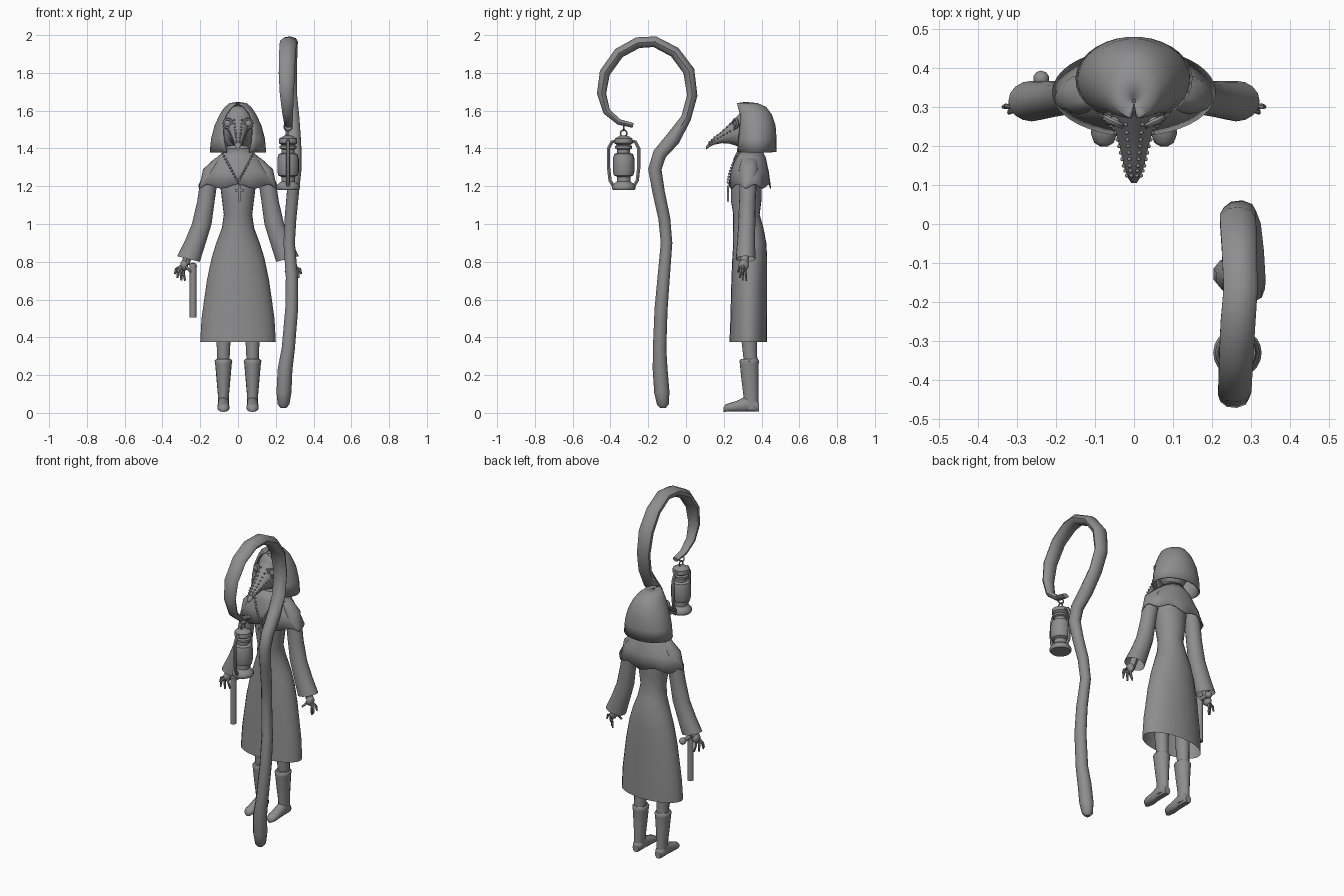
import bpy, bmesh
from math import sin, cos, pi, radians
from mathutils import Vector, Matrix

if "Cube" in bpy.data.objects:
    bpy.data.objects.remove(bpy.data.objects["Cube"])

GREY = (0.27, 0.27, 0.27, 1)
mat = bpy.data.materials.new("plain grey")
mat.use_nodes = True
mat.diffuse_color = GREY
mat.node_tree.nodes["Principled BSDF"].inputs["Base Color"].default_value = GREY


def finish(name, bm, thick=0):
    bmesh.ops.recalc_face_normals(bm, faces=bm.faces)
    me = bpy.data.meshes.new(name)
    bm.to_mesh(me)
    bm.free()
    me.materials.append(mat)
    ob = bpy.data.objects.new(name, me)
    bpy.context.collection.objects.link(ob)
    if thick:
        mod = ob.modifiers.new("thickness", "SOLIDIFY")
        mod.thickness = thick
    bpy.ops.object.select_all(action="DESELECT")
    ob.select_set(True)
    bpy.context.view_layer.objects.active = ob
    bpy.ops.object.shade_smooth_by_angle(angle=radians(45))
    return ob


def loft(name, rings, caps=(True, True), closed=True, thick=0):
    """Skin a list of point rings."""
    bm = bmesh.new()
    rows = [[bm.verts.new(p) for p in r] for r in rings]
    n = len(rows[0])
    for a, b in zip(rows, rows[1:]):
        for i in range(n if closed else n - 1):
            j = (i + 1) % n
            bm.faces.new((a[i], a[j], b[j], b[i]))
    for row, cap in ((rows[0], caps[0]), (rows[-1], caps[1])):
        if cap:
            bm.faces.new(row)
    return finish(name, bm, thick)


def oval(x, y, z, rx, ry, n=24, gap=0, tilt=0, wave=0):
    """Flat ring starting at the front, with optional front gap, tilt and wavy height."""
    pts = []
    for i in range(n):
        t = gap + (2 * pi - 2 * gap) * i / (n - 1 if gap else n)
        pts.append((x + rx * sin(t), y - ry * cos(t),
                    z + tilt * sin(t) + wave * cos(7 * t)))
    return pts


def tube(name, pts, radii, n=8, flat=lambda p: 1):
    pts = [Vector(p) for p in pts]
    if not isinstance(radii, (list, tuple)):
        radii = [radii] * len(pts)
    rings = []
    for k, p in enumerate(pts):
        t = (pts[min(k + 1, len(pts) - 1)] - pts[max(k - 1, 0)]).normalized()
        ref = Vector((1, 0, 0)) if abs(t.x) < 0.8 else Vector((0, 1, 0))
        v = t.cross(ref).normalized()
        u = v.cross(t)
        rings.append([p + radii[k] * (u * cos(2 * pi * i / n) + flat(p) * v * sin(2 * pi * i / n))
                      for i in range(n)])
    return loft(name, rings)


def balls(name, spots, size, sub=1):
    bm = bmesh.new()
    for p in spots:
        bmesh.ops.create_icosphere(bm, subdivisions=sub, radius=1,
                                   matrix=Matrix.Translation(p) @ Matrix.Diagonal((*size, 1)))
    return finish(name, bm)


def box(name, at, size):
    bm = bmesh.new()
    bmesh.ops.create_cube(bm, size=1, matrix=Matrix.Translation(at) @ Matrix.Diagonal((*size, 1)))
    return finish(name, bm)


def torus(name, at, big, small, rot=Matrix(), n=16):
    pts = [[Vector(at) + rot @ Vector(((big + small * cos(b)) * cos(a), small * sin(b),
                                       (big + small * cos(b)) * sin(a)))
            for b in (2 * pi * j / 6 for j in range(6))] for a in (2 * pi * i / n for i in range(n + 1))]
    return loft(name, pts, (False, False))


# Coat: z, half width, front y, back y
coat = [(.375, .2, .23, .43), (.5, .193, .235, .43), (.7, .165, .24, .43), (.82, .14, .245, .43),
        (.9, .115, .25, .425), (.98, .085, .25, .41), (1.05, .075, .25, .39), (1.13, .085, .237, .4),
        (1.25, .1, .24, .4), (1.34, .1, .26, .4), (1.42, .05, .29, .39)]
loft("coat", [oval(0, (f + b) / 2, z, w, (b - f) / 2) for z, w, f, b in coat], (False, True))

# Shoulder cape with a wavy hem
cape = [(1.4, .06, .06, 0), (1.35, .115, .085, 0), (1.28, .17, .1, .002), (1.2, .21, .113, .012)]
loft("shoulder_cape", [oval(0, .338, z, a, b, 42, wave=w) for z, a, b, w in cape],
     (False, False), thick=.006)

# Hood, open at the face
hood = [(1.38, .15, .11, .37, 24), (1.45, .143, .11, .37, 32), (1.52, .125, .108, .367, 40),
        (1.58, .097, .097, .358, 42), (1.62, .07, .08, .345, 28), (1.64, .045, .055, .325, 8),
        (1.646, .005, .005, .315, 2)]
loft("hood", [oval(0, y, z, a, b, 28, gap=radians(g)) for z, a, b, y, g in hood],
     (False, False), closed=False, thick=.008)

# Masked head and beak
balls("head", [(0, .345, 1.505)], (.088, .085, .122), 3)
beak = [(.28, 1.58, 1.41, .062), (.23, 1.53, 1.425, .047), (.19, 1.49, 1.428, .036),
        (.15, 1.46, 1.42, .027), (.12, 1.43, 1.405, .017), (.105, 1.408, 1.392, .007)]


def beak_point(s, a):
    k = min(int(s), len(beak) - 2)
    y, top, low, w = [p + (q - p) * (s - k) for p, q in zip(beak[k], beak[k + 1])]
    return (w * sin(a), y, (top + low) / 2 + (top - low) / 2 * cos(a))


loft("beak", [[beak_point(k, 2 * pi * i / 14) for i in range(14)] for k in range(len(beak))])
balls("beak_rivets", [beak_point(.5 + .42 * i, s * a) for i in range(9)
                      for a in (.4, 1.35) for s in (-1, 1)], (.006,) * 3)

# Necklace and cross
balls("necklace_beads", [(s * .09 * (1 - t), .288 - .068 * t - .012 * sin(pi * t), 1.39 - .17 * t)
                         for t in (i / 11 for i in range(12)) for s in (-1, 1)], (.007,) * 3)
box("cross_upright", (.008, .222, 1.162), (.012, .01, .085))
box("cross_bar", (.008, .222, 1.178), (.046, .01, .012))

for s, side in ((1, "left"), (-1, "right")):
    # Goggle eye
    turn = Matrix.Rotation(s * radians(25), 3, "Z")
    torus(side + "_goggle_rim", (s * .053, .262, 1.532), .023, .008, turn)
    balls(side + "_lens", [(s * .053, .264, 1.532)], (.021, .012, .021), 2)

    # Flared sleeve
    arm = [(.09, 1.35, .03, .04, 0), (.14, 1.29, .045, .05, 0), (.158, 1.2, .046, .045, 0),
           (.17, 1.12, .046, .044, 0), (.192, 1, .052, .045, 0), (.228, .9, .056, .048, .005),
           (.262, .815, .06, .052, .015)]
    loft(side + "_sleeve", [oval(s * x, .335 - .02 * k / 6, z, a, b, 16, tilt=s * t)
                            for k, (x, z, a, b, t) in enumerate(arm)], (True, False))

    # Hand
    tube(side + "_wrist", [(s * .25, .318, .88), (s * .278, .308, .79)], .022)
    balls(side + "_palm", [(s * .285, .305, .782)], (.022, .028, .032), 2)
    for k, (x, y, z) in enumerate([(.335, .3, .735), (.32, .285, .715), (.3, .3, .7),
                                   (.28, .32, .7), (.25, .275, .745)]):
        root = Vector((s * (.285 + (x - .285) * .35), (y + .305) / 2, .775))
        end = Vector((s * x, y, z))
        mid = (root + end) / 2 + Vector((s * .008, 0, .006))
        tube(f"{side}_finger_{k + 1}", [root, mid, end], [.009, .008, .005], 6)

    # Leg and boot
    x = s * .077
    loft(side + "_leg", [oval(x, y, z, r, r + .003, 14) for y, z, r in
                         ((.345, .2, .033), (.34, .3, .034), (.335, .38, .038), (.335, .65, .045))])
    shaft = [(.02, .028, .038, .345), (.1, .03, .04, .343), (.18, .037, .045, .338),
             (.26, .044, .05, .335), (.275, .047, .052, .335), (.285, .04, .045, .335)]
    loft(side + "_boot_shaft", [oval(x, y, z, a, b, 16) for z, a, b, y in shaft])
    foot = [(.387, .02, .05), (.37, .029, .07), (.32, .03, .085), (.27, .031, .06),
            (.23, .033, .048), (.208, .025, .04), (.198, .008, .025)]
    loft(side + "_boot_foot", [[(x + w * cos(a), y, h / 2 + .004 + h / 2 * max(sin(a), -.9))
                                for a in (2 * pi * i / 12 for i in range(12))] for y, w, h in foot])

# Hand-held rod with a side grip
tube("rod", [(-.238, .295, .505), (-.238, .295, .79)], .018, 12)
tube("rod_grip", [(-.238, .295, .775), (-.238, .37, .775)], .013, 10)
balls("rod_knob", [(-.238, .372, .775)], (.021,) * 3, 2)

# Crooked staff: x, y, z, radius
staff = [(.24, -.122, .025, .014), (.24, -.122, .045, .032), (.242, -.128, .11, .041),
         (.248, -.137, .23, .04), (.265, -.14, .34, .036), (.283, -.132, .55, .035),
         (.284, -.118, .72, .033), (.27, -.103, .9, .031), (.277, -.115, 1.03, .032),
         (.29, -.145, 1.17, .033), (.3, -.165, 1.29, .036), (.3, -.14, 1.37, .037),
         (.293, -.07, 1.45, .04), (.283, 0, 1.56, .042), (.27, .033, 1.68, .043),
         (.265, .015, 1.81, .048), (.268, -.06, 1.91, .046), (.272, -.165, 1.965, .045),
         (.265, -.255, 1.96, .046), (.26, -.355, 1.905, .045), (.257, -.43, 1.8, .044),
         (.257, -.447, 1.69, .038), (.262, -.42, 1.595, .03), (.266, -.355, 1.54, .024),
         (.268, -.28, 1.522, .02)]
tube("staff", [p[:3] for p in staff], [p[3] for p in staff], 9,
     lambda p: .65 if p.z > 1.5 else 1)

# Lantern: radius, z
LX, LY = .265, -.33
body = [(.056, 1.18), (.062, 1.187), (.062, 1.2), (.05, 1.215), (.036, 1.225), (.036, 1.25),
        (.052, 1.258), (.057, 1.28), (.057, 1.345), (.05, 1.37), (.034, 1.377), (.034, 1.395),
        (.045, 1.4), (.045, 1.412), (.035, 1.418), (.049, 1.428), (.047, 1.452), (.02, 1.468)]
loft("lantern_body", [oval(LX, LY, z, r, r, 20) for r, z in body])
for s, side in ((1, "back"), (-1, "front")):
    tube("lantern_frame_" + side, [(LX, LY + s * d, z) for d, z in
         ((.035, 1.44), (.062, 1.435), (.08, 1.4), (.08, 1.3), (.072, 1.23), (.05, 1.195))], .01, 6)
sideways = Matrix.Rotation(radians(90), 3, "Z")
torus("lantern_handle", (LX, LY, 1.48), .017, .004, sideways)
torus("lantern_hook", (LX, LY, 1.515), .021, .004)
